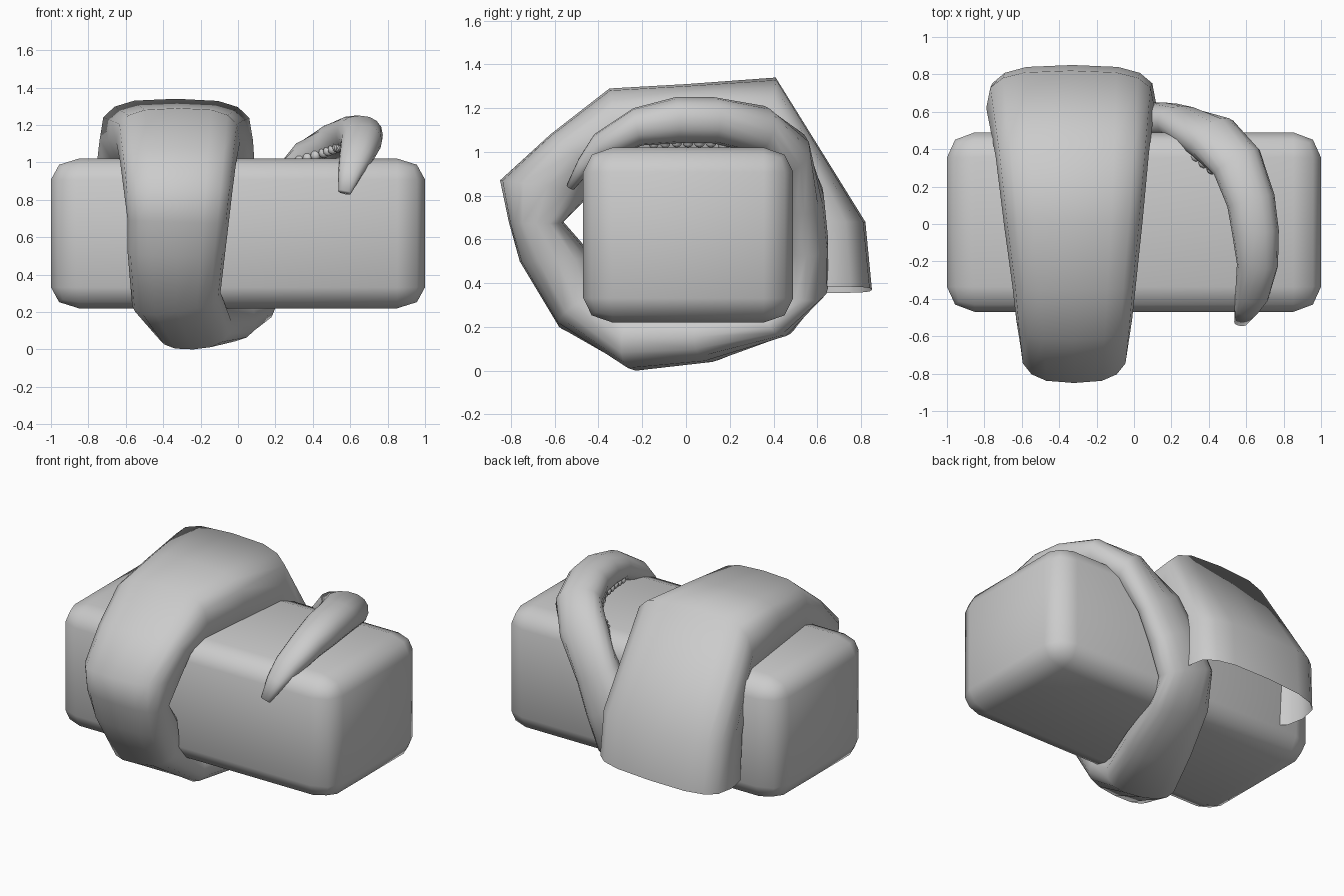
import bpy, bmesh, math
from mathutils import Vector

if "Cube" in bpy.data.objects:
    bpy.data.objects.remove(bpy.data.objects["Cube"], do_unlink=True)

grey = bpy.data.materials.new("plain grey")
grey.use_nodes = True
colour = (0.6, 0.6, 0.6, 1)
grey.diffuse_color = colour
grey.node_tree.nodes["Principled BSDF"].inputs["Base Color"].default_value = colour


def finish(bm, name, angle):
    bmesh.ops.recalc_face_normals(bm, faces=bm.faces)
    mesh = bpy.data.meshes.new(name)
    bm.to_mesh(mesh)
    bm.free()
    mesh.materials.append(grey)
    obj = bpy.data.objects.new(name, mesh)
    bpy.context.collection.objects.link(obj)
    bpy.ops.object.select_all(action='DESELECT')
    obj.select_set(True)
    bpy.context.view_layer.objects.active = obj
    bpy.ops.object.shade_smooth_by_angle(angle=math.radians(angle))


# Rounded block
bm = bmesh.new()
bmesh.ops.create_cube(bm, size=1)
bmesh.ops.bevel(bm, geom=bm.edges[:], offset=0.14, offset_type='OFFSET',
                segments=2, profile=0.5, affect='EDGES')
for v in bm.verts:
    v.co = Vector((v.co.x * 2, v.co.y * 0.96 + 0.01, v.co.z * 0.8 + 0.62))
    # keep the rounding short along the long axis
    v.co.x = math.copysign(1 - (1 - abs(v.co.x)) * 0.53, v.co.x)
finish(bm, "block", 60)

# Tentacle stations: centre x, half width, outer (y, z), inner (y, z)
stations = [
    (-.33, .45, .85, .37, .42, .37), (-.34, .45, .82, .68, .42, .68),
    (-.33, .41, .41, 1.34, .33, .90), (-.325, .37, 0, 1.31, 0, .93),
    (-.32, .33, -.35, 1.29, -.31, .92), (-.32, .31, -.62, 1.08, -.40, .92),
    (-.32, .29, -.85, .87, -.42, .82), (-.32, .27, -.81, .68, -.56, .68),
    (-.33, .26, -.76, .50, -.42, .52),
    (-.33, .24, -.58, .20, -.38, .34), (-.24, .22, -.23, 0, -.2, .28),
    (-.10, .21, .12, .04, .1, .28), (.01, .19, .48, .17, .38, .30),
    (.06, .19, .65, .38, .45, .40), (.16, .175, .65, .60, .45, .60),
    (.26, .16, .63, .80, .45, .80), (.42, .15, .54, 1.08, .38, .93),
    (.55, .14, .36, 1.21, .30, 1.0), (.625, .13, .13, 1.25, .12, 1.04),
    (.65, .125, -.05, 1.25, -.04, 1.04),
    (.66, .11, -.24, 1.20, -.2, 1.03), (.63, .09, -.42, 1.08, -.35, .97),
    (.60, .065, -.49, .97, -.43, .92), (.57, .035, -.545, .85, -.51, .83),
]
SIDES = 16


def power(value, exponent):
    return math.copysign(abs(value) ** exponent, value)


centres, normals, widths = [], [], []
for x, w, oy, oz, iy, iz in stations:
    outer, inner = Vector((x, oy, oz)), Vector((x, iy, iz))
    centres.append((outer + inner) / 2)
    normals.append((outer - inner) / 2)
    widths.append(w)
sides = []
for i, n in enumerate(normals):
    a, b = centres[max(i - 1, 0)], centres[min(i + 1, len(centres) - 1)]
    sides.append((b - a).cross(n).normalized())
    if sides[-1].x < 0:
        sides[-1].negate()

# Tapering tentacle, open at its broad end
bm = bmesh.new()
rings = []
for c, n, s, w in zip(centres, normals, sides, widths):
    blunt = 0.9 - 0.27 * min(1, max(0, (w - 0.14) / 0.2))
    ring = []
    for k in range(SIDES):
        t = 2 * math.pi * k / SIDES
        ring.append(bm.verts.new(c + s * w * power(math.cos(t), blunt)
                                 + n * power(math.sin(t), blunt)))
    rings.append(ring)
for a, b in zip(rings, rings[1:]):
    for k in range(SIDES):
        j = (k + 1) % SIDES
        bm.faces.new((a[k], a[j], b[j], b[k]))
bm.faces.new(rings[-1])
finish(bm, "tentacle", 85)

# Suckers along the inner edge of the free coil
bm = bmesh.new()
for i in range(16, 20):
    for step in range(3):
        f = step / 3
        c = centres[i].lerp(centres[i + 1], f)
        n = normals[i].lerp(normals[i + 1], f)
        s = sides[i].lerp(sides[i + 1], f)
        w = widths[i] + (widths[i + 1] - widths[i]) * f
        for across, depth in ((-0.75, 0.65), (-0.2, 0.95)):
            made = bmesh.ops.create_uvsphere(bm, u_segments=8, v_segments=6,
                                             radius=w * 0.2)
            bmesh.ops.translate(bm, verts=made["verts"],
                                vec=c + s * w * across - n * depth)
finish(bm, "suckers", 60)
